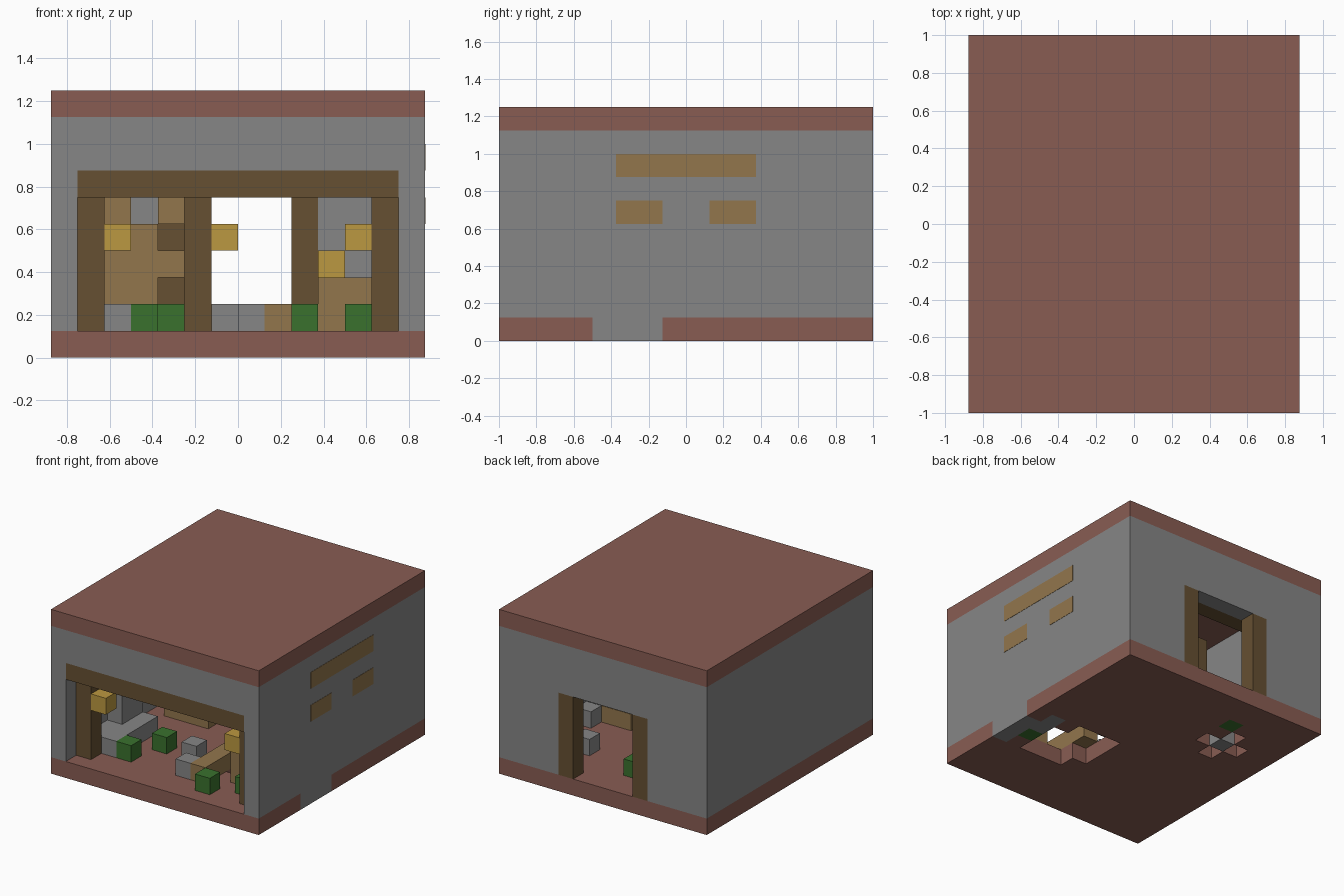
import bpy, bmesh
from mathutils import Vector

old = bpy.data.objects.get("Cube")
if old:
    bpy.data.objects.remove(old, do_unlink=True)

U = 0.125  # size of one building block


def material(name, rgb):
    m = bpy.data.materials.new(name)
    m.use_nodes = True
    colour = (*rgb, 1)
    m.diffuse_color = colour
    bsdf = m.node_tree.nodes["Principled BSDF"]
    bsdf.inputs["Base Color"].default_value = colour
    bsdf.inputs["Roughness"].default_value = 0.9
    return m


CLAY = material("red clay", (0.25, 0.108, 0.086))
STONE = material("grey stone", (0.24, 0.24, 0.24))
TIMBER = material("dark timber", (0.133, 0.08, 0.032))
TAN = material("tan wood", (0.29, 0.182, 0.073))
LAMP = material("lamp yellow", (0.5, 0.315, 0.052))
LEAF = material("leaf green", (0.042, 0.165, 0.027))


def finish(name, bm, mats):
    bmesh.ops.recalc_face_normals(bm, faces=bm.faces)
    mesh = bpy.data.meshes.new(name)
    bm.to_mesh(mesh)
    bm.free()
    for m in mats:
        mesh.materials.append(m)
    obj = bpy.data.objects.new(name, mesh)
    bpy.context.collection.objects.link(obj)
    return obj


def box(name, mat, x, y, z):
    """Box from three (low, high) ranges."""
    bm = bmesh.new()
    bmesh.ops.create_cube(bm, size=1)
    for v in bm.verts:
        v.co = Vector([(lo + hi) / 2 + c * (hi - lo)
                       for c, (lo, hi) in zip(v.co, (x, y, z))])
    return finish(name, bm, [mat])


def block(name, mat, x, y, z=U, size=(1, 1, 1)):
    """Box given by its low corner and a size counted in blocks."""
    return box(name, mat, *[(a, a + n * U) for a, n in zip((x, y, z), size)])


# Floor: one slab with missing tiles and a few tiles of another colour
pit = {(i, j) for i in range(8, 12) for j in range(4, 8)} - {(8, 4), (11, 7)}
gaps = {(4, 11), (3, 12), (3, 10), (2, 11)}
tiles = {(i, j) for i in range(14) for j in range(16)} - pit - gaps
stone_tiles = {(13, 4), (13, 5), (13, 6), (12, 6), (12, 7), (3, 11)}
leaf_tiles = {(12, 5), (4, 13)}
bm = bmesh.new()


def quad(corners, mat):
    f = bm.faces.new([bm.verts.new((a * U - 0.875, b * U - 1, c * U)) for a, b, c in corners])
    f.material_index = mat


for i, j in sorted(tiles):
    mat = 1 if (i, j) in stone_tiles else 2 if (i, j) in leaf_tiles else 0
    ring = [(i, j), (i + 1, j), (i + 1, j + 1), (i, j + 1)]
    quad([(a, b, 1) for a, b in ring], mat)
    quad([(a, b, 0) for a, b in reversed(ring)], mat)
    for k, (di, dj) in enumerate([(0, -1), (1, 0), (0, 1), (-1, 0)]):
        if (i + di, j + dj) not in tiles:
            (a, b), (c, d) = ring[k], ring[(k + 1) % 4]
            quad([(a, b, 0), (c, d, 0), (c, d, 1), (a, b, 1)], mat)
bmesh.ops.remove_doubles(bm, verts=bm.verts, dist=0.001)
bmesh.ops.dissolve_limit(bm, angle_limit=0.01, verts=bm.verts, edges=bm.edges,
                         delimit={'MATERIAL'})
finish("floor", bm, [CLAY, STONE, LEAF])

# Roof and walls
box("roof", CLAY, (-0.875, 0.875), (-1, 1), (1.125, 1.25))
box("front_wall_top", STONE, (-0.75, 0.75), (-1, -0.875), (0.875, 1.125))
box("back_wall_top", STONE, (-0.75, 0.75), (0.875, 1), (0.75, 1.125))
for side, s in (("right", -1), ("left", 1)):
    def span(a, b):
        return tuple(sorted((s * a, s * b)))
    box(side + "_wall", STONE, span(0.75, 0.875), (-1, 1), (U, 1.125))
    box(side + "_back_wall", STONE, span(0.375, 0.75), (0.875, 1), (U, 0.75))
    # Timber frames of the shop front and the back door
    box(side + "_front_post", TIMBER, span(0.625, 0.75), (-0.875, -0.75), (U, 0.75))
    box(side + "_door_post", TIMBER, span(0.25, 0.375), (0.875, 1), (U, 0.75))
box("front_lintel", TIMBER, (-0.75, 0.75), (-1, -0.875), (0.75, 0.875))
box("back_beam", TIMBER, (-0.75, 0.75), (0.75, 0.875), (0.75, 0.875))

# Tan inlays on the left wall
inlays = [(-0.375, 0.375, 0.875), (-0.375, -0.125, 0.625), (0.125, 0.375, 0.625)]
for y0, y1, z in inlays:
    box("wall_inlay", TAN, (0.872, 0.877), (y0, y1), (z, z + U))
    box("wall_inlay_inside", TAN, (0.748, 0.753), (y0, y1), (z, z + U))

# Inner post and hanging lamps
block("inner_post", TIMBER, -0.25, 0.375, size=(1, 1, 5))
for x, y, z in [(-0.625, -0.875, 0.5), (0.5, -0.875, 0.5),
                (-0.125, 0.375, 0.5), (0.375, -0.5, 0.375)]:
    block("lamp", LAMP, x, y, z)

# Leafy plants
for x, y in [(-0.5, -0.75), (-0.375, -0.5), (0.25, -0.875), (0.5, -0.75),
             (-0.125, 0.625), (-0.375, 0.625), (0.625, -0.375)]:
    block("plant", LEAF, x, y)

# Stone bench along the right wall, and stone stools
block("stone_bench", STONE, -0.75, -0.75, size=(2, 4, 1))
block("bench_back", STONE, -0.75, -0.5, 0.25, size=(1, 2, 2))
for x, y in [(0, -0.75), (-0.125, -0.5), (0.375, 0.5), (0.625, 0.125), (-0.5, 0.375)]:
    block("stone_stool", STONE, x, y)

# Tan tables and counters
block("low_table", TAN, 0.125, -0.75, size=(1, 4, 1))
block("counter_base", TAN, 0.375, -0.625, size=(1, 1, 1))
block("counter_top", TAN, 0.375, -0.625, 0.25, size=(2, 2, 1))
block("back_table", TAN, 0.375, 0, size=(2, 1, 1))

# Shelf unit
block("shelf_body", TAN, -0.625, 0, size=(2, 1, 4))
block("shelf_top", TAN, -0.625, 0, 0.625)
for z in (U, 0.375, 0.625):
    block("shelf_board", TAN, -0.375, 0, z)
